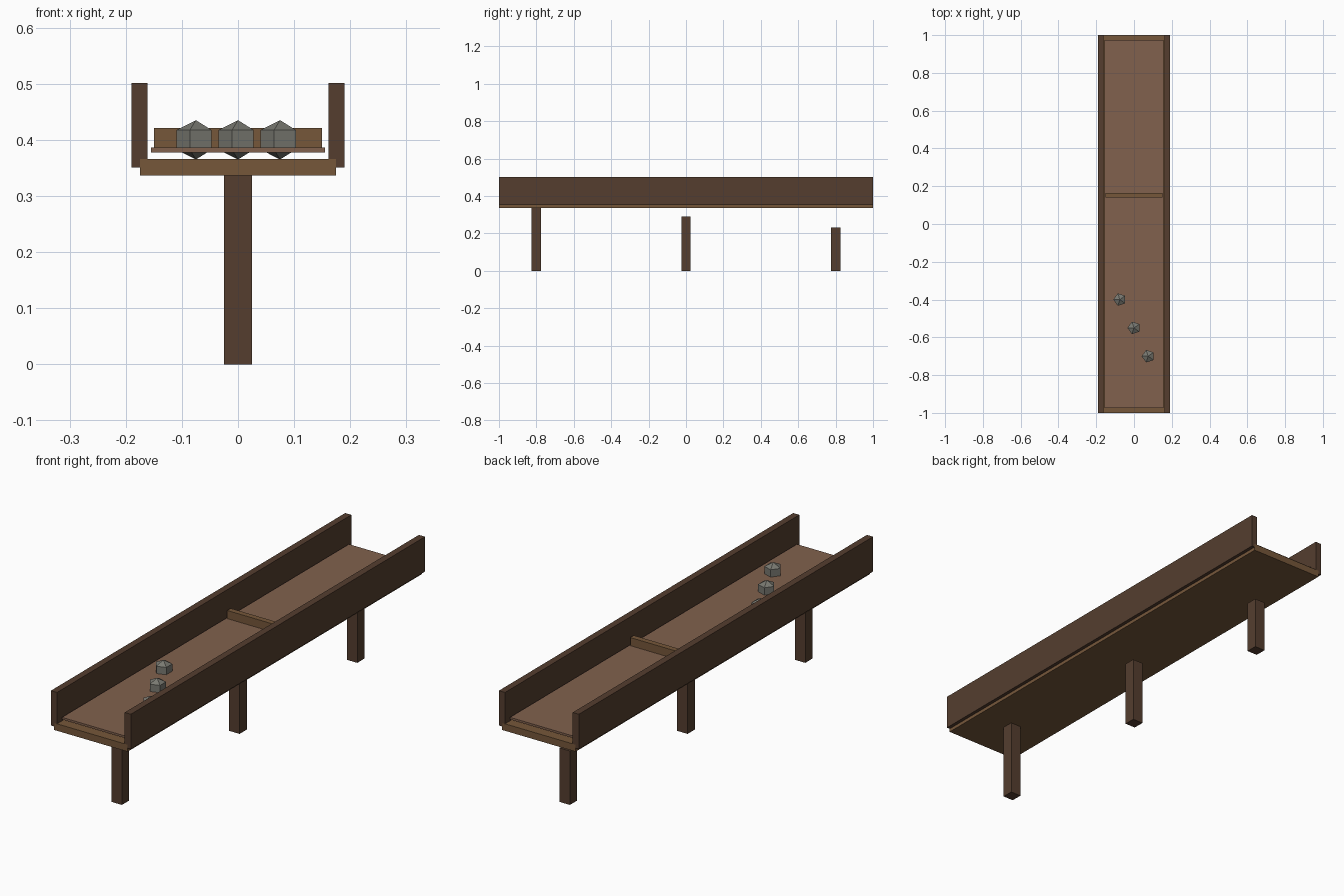
import bpy, bmesh
from math import radians
from mathutils import Matrix

if "Cube" in bpy.data.objects:
    bpy.data.objects.remove(bpy.data.objects["Cube"])


def material(name, rgb):
    m = bpy.data.materials.new(name)
    m.diffuse_color = (*rgb, 1)
    m.use_nodes = True
    m.node_tree.nodes["Principled BSDF"].inputs["Base Color"].default_value = m.diffuse_color
    return m


DARK = material("dark_wood", (0.09, 0.048, 0.028))
WOOD = material("plank_wood", (0.18, 0.095, 0.042))
BED = material("muddy_bed", (0.22, 0.12, 0.075))
STONE = material("stone", (0.19, 0.19, 0.165))


def finish(name, bm, mat):
    me = bpy.data.meshes.new(name)
    bm.to_mesh(me)
    bm.free()
    me.materials.append(mat)
    ob = bpy.data.objects.new(name, me)
    bpy.context.collection.objects.link(ob)
    return ob


def box(name, x, y, z, mat):
    """Box from (min, max) ranges on each axis."""
    bm = bmesh.new()
    bmesh.ops.create_cube(bm, size=1)
    for v in bm.verts:
        v.co = [r[0] if c < 0 else r[1] for c, r in zip(v.co, (x, y, z))]
    return finish(name, bm, mat)


# trough: floor plank, side walls, raised muddy bed and cross bar
box("floor_plank", (-0.175, 0.175), (-1, 1), (0.336, 0.366), WOOD)
box("left_wall", (-0.19, -0.161), (-1, 1), (0.351, 0.501), DARK)
box("right_wall", (0.161, 0.19), (-1, 1), (0.351, 0.501), DARK)
box("muddy_bed", (-0.155, 0.155), (-0.975, 0.975), (0.377, 0.386), BED)
box("cross_bar", (-0.15, 0.15), (0.1405, 0.1645), (0.38, 0.421), WOOD)

# support legs, getting shorter towards the back
for name, y, top in (("front", -0.8, 0.35), ("middle", 0, 0.291), ("back", 0.8, 0.232)):
    box(name + "_leg", (-0.025, 0.025), (y - 0.025, y + 0.025), (0, top), DARK)

# five-sided low-poly stones, flat side to the front
for i, (x, y) in enumerate(((-0.075, -0.4), (0, -0.55), (0.075, -0.7))):
    bm = bmesh.new()
    bmesh.ops.create_uvsphere(
        bm, u_segments=5, v_segments=3, radius=1,
        matrix=Matrix.Translation((x, y, 0.4))
        @ Matrix.Diagonal((0.04, 0.04, 0.035, 1))
        @ Matrix.Rotation(radians(90), 4, 'Z'))
    finish(f"stone_{i + 1}", bm, STONE)
